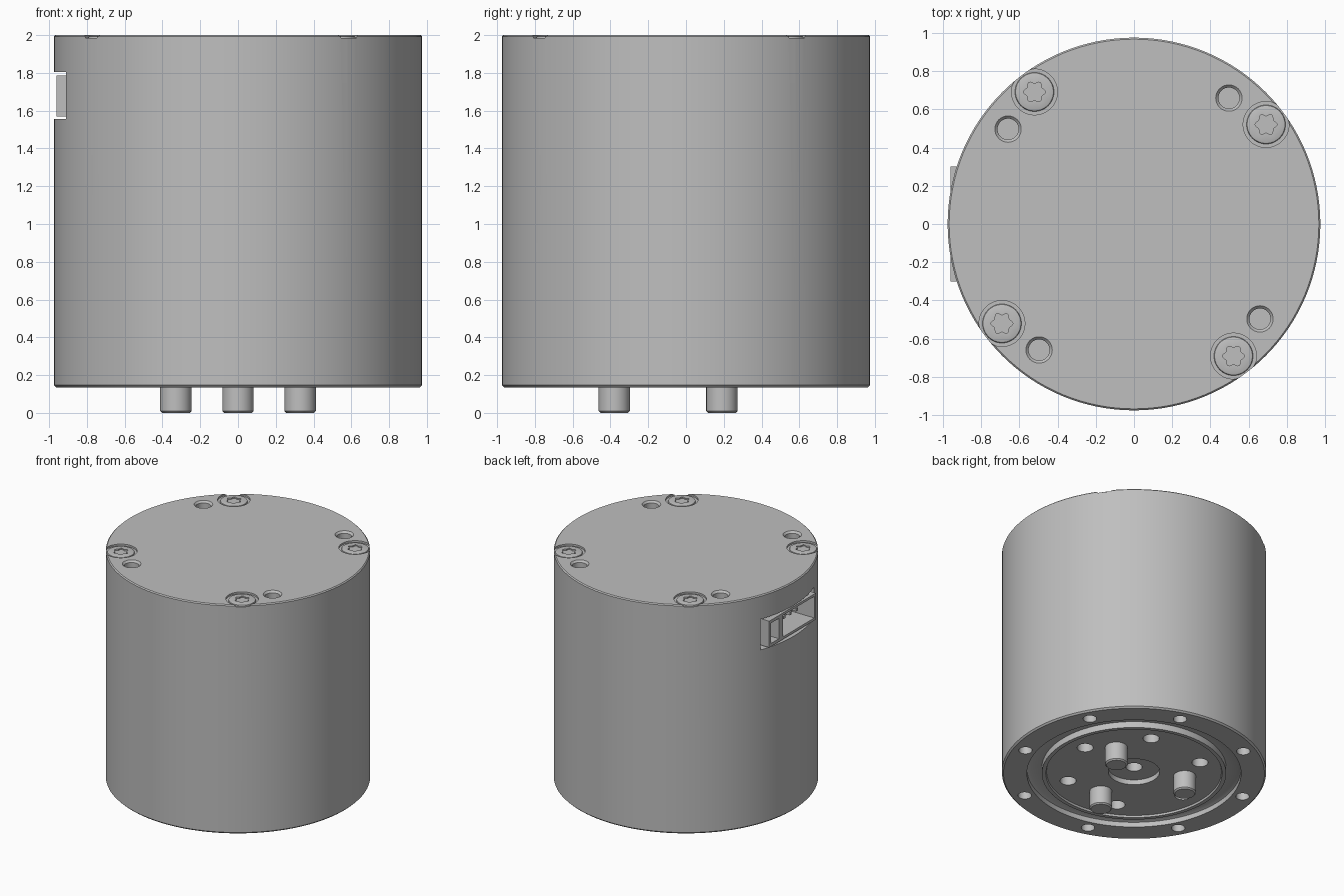
import bpy, bmesh
from math import cos, sin, pi, radians

cube = bpy.data.objects.get("Cube")
if cube:
    bpy.data.objects.remove(cube, do_unlink=True)

metal = bpy.data.materials.new("light_grey_metal")
metal.use_nodes = True
GREY = (0.52, 0.52, 0.52, 1)
metal.diffuse_color = GREY
metal.node_tree.nodes["Principled BSDF"].inputs["Base Color"].default_value = GREY


def polar(radius, degrees):
    return radius * cos(radians(degrees)), radius * sin(radians(degrees))


def lathe(bm, profile, at=(0, 0), steps=32, shape=lambda a: 1):
    """Closed solid from (radius, z) points; both ends lie on the axis."""
    rings = []
    for r, z in profile:
        if r == 0:
            rings.append([bm.verts.new((at[0], at[1], z))] * steps)
        else:
            rings.append([bm.verts.new((at[0] + r * shape(a) * cos(a), at[1] + r * shape(a) * sin(a), z))
                          for a in (2 * pi * i / steps for i in range(steps))])
    for low, high in zip(rings, rings[1:]):
        for i in range(steps):
            j = (i + 1) % steps
            bm.faces.new(dict.fromkeys((low[i], low[j], high[j], high[i])))


def box(bm, x, y, z):
    made = bmesh.ops.create_cube(bm, size=1)["verts"]
    for v in made:
        v.co = [lo + (c + 0.5) * (hi - lo) for c, (lo, hi) in zip(v.co, (x, y, z))]


def finish(name, bm):
    bmesh.ops.recalc_face_normals(bm, faces=bm.faces)
    mesh = bpy.data.meshes.new(name)
    bm.to_mesh(mesh)
    bm.free()
    mesh.materials.append(metal)
    ob = bpy.data.objects.new(name, mesh)
    bpy.context.collection.objects.link(ob)
    return ob


def select(ob):
    bpy.ops.object.select_all(action="DESELECT")
    ob.select_set(True)
    bpy.context.view_layer.objects.active = ob


def cut(ob, bm):
    cutter = finish("cutter", bm)
    cutter.hide_render = True
    mod = ob.modifiers.new("cut", "BOOLEAN")
    mod.operation, mod.solver, mod.object = "DIFFERENCE", "EXACT", cutter
    select(ob)
    bpy.ops.object.modifier_apply(modifier=mod.name)
    bpy.data.objects.remove(cutter, do_unlink=True)


def smooth(ob):
    select(ob)
    bpy.ops.object.shade_smooth_by_angle(angle=radians(30))


BOTTOM, TOP, RADIUS = 0.135, 2.0, 0.975
SCREWS = [polar(0.865, 37 + 90 * i) for i in range(4)]

# Housing: turned body with a grooved, stepped underside
bm = bmesh.new()
lathe(bm, [(0, 0.4), (0.06, 0.4), (0.06, 0.19), (0.19, 0.19), (0.19, 0.15), (0.645, 0.15),
           (0.65, BOTTOM), (0.68, BOTTOM), (0.68, 0.185), (0.765, 0.185), (0.79, 0.175), (0.79, BOTTOM),
           (RADIUS - 0.012, BOTTOM), (RADIUS, BOTTOM + 0.012),
           (RADIUS, TOP - 0.008), (RADIUS - 0.008, TOP), (0, TOP)], steps=128)
housing = finish("housing", bm)

# Holes: screw seats, chamfered top holes, flange holes, output disc holes
bm = bmesh.new()
for at in SCREWS:
    lathe(bm, [(0, 1.985), (0.12, 1.985), (0.12, 2.1), (0, 2.1)], at, 48)
for i in range(4):
    lathe(bm, [(0, 1.75), (0.055, 1.75), (0.055, 1.985), (0.07, 2.001), (0.07, 2.1), (0, 2.1)],
          polar(0.825, 53 + 90 * i))
for i in range(8):
    lathe(bm, [(0, 0), (0.05, 0), (0.05, 0.35), (0, 0.35)], polar(0.87, 28 + 45 * i))
for i in range(6):
    lathe(bm, [(0, 0), (0.06, 0), (0.06, 0.35), (0, 0.35)], polar(0.505, 4.5 + 60 * i))
# Side slot for the connector
box(bm, (-1.1, -0.72), (-0.345, 0.345), (1.555, 1.805))
cut(housing, bm)
smooth(housing)

# Screws with six-lobed sockets
for n, at in enumerate(SCREWS):
    bm = bmesh.new()
    lathe(bm, [(0, 1.9), (0.102, 1.9), (0.102, 1.987), (0.099, 1.993), (0.092, 1.996), (0, 1.996)], at, 48)
    screw = finish(f"screw_{n + 1}", bm)
    bm = bmesh.new()
    lathe(bm, [(0, 1.93), (0.025, 1.94), (0.05, 1.95), (0.05, 2.1), (0, 2.1)], at, 48,
          lambda a: 1 + 0.15 * cos(6 * a))
    cut(screw, bm)
    smooth(screw)

# Drive pins under the output disc
for n in range(3):
    bm = bmesh.new()
    lathe(bm, [(0, 0), (0.073, 0), (0.083, 0.01), (0.083, 0.17), (0, 0.17)], polar(0.38, 30 + 120 * n))
    smooth(finish(f"drive_pin_{n + 1}", bm))

# Connector shell with a small and a large pocket
bm = bmesh.new()
box(bm, (-0.96, -0.7), (-0.3, 0.3), (1.57, 1.785))
shell = finish("connector_shell", bm)
bm = bmesh.new()
box(bm, (-1.1, -0.8), (0.175, 0.275), (1.595, 1.76))
box(bm, (-1.1, -0.76), (-0.28, 0.125), (1.59, 1.765))
cut(shell, bm)

# Key tab and contacts inside the large pocket
bm = bmesh.new()
box(bm, (-0.92, -0.75), (-0.12, -0.04), (1.735, 1.775))
for i in range(4):
    y = -0.2 + 0.08 * i
    box(bm, (-0.86, -0.75), (y - 0.012, y + 0.012), (1.65, 1.674))
finish("connector_contacts", bm)
